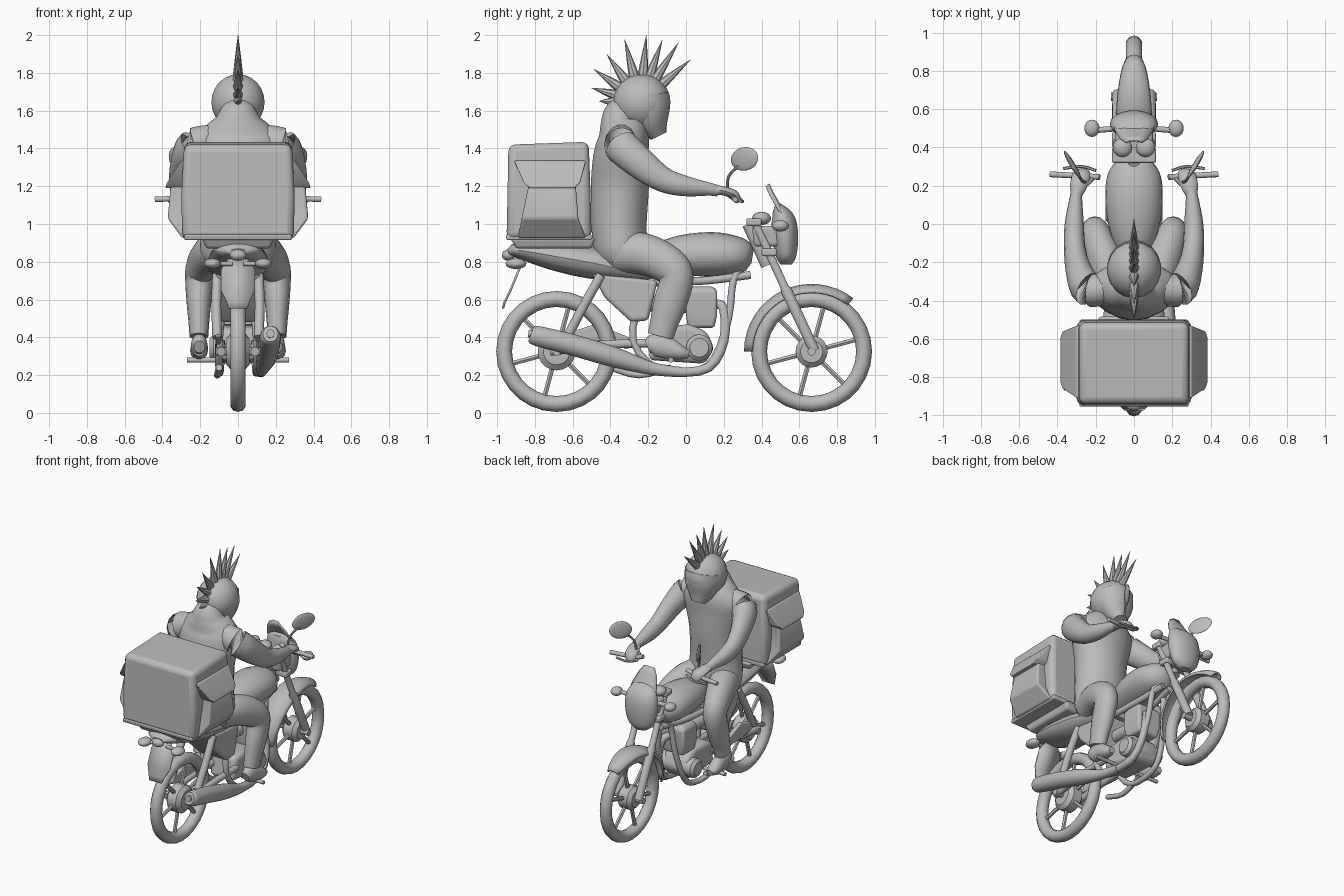
import bpy, bmesh, math
from mathutils import Vector, Matrix

grey = bpy.data.materials.new("plain grey")
grey.diffuse_color = (0.5, 0.5, 0.5, 1)


def finish(name, bm, mirror=False, bevel=0, solid=0, angle=40):
    bmesh.ops.recalc_face_normals(bm, faces=bm.faces)
    me = bpy.data.meshes.new(name)
    bm.to_mesh(me)
    bm.free()
    me.materials.append(grey)
    ob = bpy.data.objects.new(name, me)
    bpy.context.collection.objects.link(ob)
    if solid:
        ob.modifiers.new("thick", 'SOLIDIFY').thickness = solid
    if bevel:
        b = ob.modifiers.new("bevel", 'BEVEL')
        b.width, b.segments = bevel, 3
    if mirror:
        ob.modifiers.new("mirror", 'MIRROR').use_mirror_merge = False
    bpy.ops.object.select_all(action='DESELECT')
    ob.select_set(True)
    bpy.context.view_layer.objects.active = ob
    bpy.ops.object.shade_smooth_by_angle(angle=math.radians(angle))
    return ob


def skin(name, rings, around=True, loop=False, caps=True, **kw):
    """Surface through rows of points."""
    bm = bmesh.new()
    rows = [[bm.verts.new(p) for p in r] for r in rings]
    n = len(rows[0])
    for i in range(len(rows) if loop else len(rows) - 1):
        a, b = rows[i], rows[(i + 1) % len(rows)]
        for j in range(n if around else n - 1):
            k = (j + 1) % n
            bm.faces.new((a[j], a[k], b[k], b[j]))
    if caps and around and not loop:
        bm.faces.new(rows[0])
        bm.faces.new(rows[-1])
    return finish(name, bm, **kw)


def loft(name, pts, n=14, steps=4, **kw):
    """Smooth path of (x, y, z, half width, half depth) elliptical sections."""
    p = [Vector(q) for q in pts]
    p = [2 * p[0] - p[1]] + p + [2 * p[-1] - p[-2]]
    path = []
    for i in range(1, len(p) - 2):
        a, b, c, d = p[i - 1:i + 3]
        for s in range(steps):
            t = s / steps
            path.append(0.5 * (2 * b + (c - a) * t + (2 * a - 5 * b + 4 * c - d) * t * t
                               + (3 * b - a - 3 * c + d) * t ** 3))
    path.append(p[-2])
    rings = []
    for i, q in enumerate(path):
        lo, hi = path[max(i - 1, 0)], path[min(i + 1, len(path) - 1)]
        t = (hi.xyz - lo.xyz).normalized()
        u = Vector((0, 1, 0)) if abs(t.x) > 0.8 else Vector((1, 0, 0))
        u = (u - t * u.dot(t)).normalized()
        v = t.cross(u)
        rings.append([q.xyz + u * q[3] * math.cos(w) + v * q[4] * math.sin(w)
                      for w in (math.tau * k / n for k in range(n))])
    return skin(name, rings, **kw)


def tube(name, pts, r, n=10, **kw):
    return loft(name, [(*p, r, r) for p in pts], n=n, steps=3, **kw)


def ball(name, c, r, rot=None, **kw):
    bm = bmesh.new()
    m = Matrix.Translation(c) @ (rot or Matrix()) @ Matrix.Diagonal((*r, 1))
    bmesh.ops.create_uvsphere(bm, u_segments=18, v_segments=12, radius=1, matrix=m)
    return finish(name, bm, **kw)


def levels(name, rows, **kw):
    """Stacked rectangles (x0, x1, y0, y1, z)."""
    return skin(name, [[(a, c, z), (b, c, z), (b, d, z), (a, d, z)] for a, b, c, d, z in rows], **kw)


def plate(name, outline, x0, x1, **kw):
    """Side profile (y, z) extruded from x0 to x1."""
    return skin(name, [[(x, y, z) for y, z in outline] for x in (x0, x1)], **kw)


# wheels: tyre, hub, axle and six spokes each
for label, cy, hub in (("rear", -0.685, 0.1), ("front", 0.665, 0.085)):
    cz = 0.325
    tyre = []
    for i in range(28):
        a = math.tau * i / 28
        ring = []
        for j in range(10):
            b = math.tau * j / 10
            r = 0.278 + 0.042 * math.cos(b)
            ring.append((0.043 * math.sin(b), cy + r * math.cos(a), cz + r * math.sin(a)))
        tyre.append(ring)
    skin(label + "_tyre", tyre, loop=True)
    loft(label + "_hub", [(-0.06, cy, cz, hub * .7, hub * .7), (-0.035, cy, cz, hub, hub),
                          (0.035, cy, cz, hub, hub), (0.06, cy, cz, hub * .7, hub * .7)], n=20, steps=1)
    tube(label + "_axle", [(-0.12, cy, cz), (0.12, cy, cz)], 0.022)
    for k in range(6):
        a = math.tau * (k + 0.25) / 6
        c, s = math.cos(a), math.sin(a)
        tube(f"{label}_spoke_{k}", [(0, cy + r * c, cz + r * s) for r in (0.06, 0.25)], 0.014, n=6)

# front mudguard
rows = []
for i in range(17):
    a = math.radians(52 + 128 * i / 16)
    w = 0.045 + 0.05 * math.sin(math.pi * i / 16) ** 0.7
    rows.append([(x * w, 0.665 + r * math.cos(a), 0.325 + r * math.sin(a))
                 for x, r in ((-1, .315), (-.85, .335), (-.45, .352), (0, .358), (.45, .352), (.85, .335), (1, .315))])
skin("front_mudguard", rows, around=False, solid=0.012)

# fork and steering head
loft("fork_leg", [(.085, .36, 1.02, .022, .022), (.085, .52, .67, .022, .022),
                  (.085, .53, .65, .03, .03), (.085, .68, .33, .028, .028)], steps=1, mirror=True)
for i, (y, z) in enumerate(((.36, 1.01), (.44, .85))):
    levels(f"fork_clamp_{i}", [(-.115, .115, y - .04, y + .04, z - .02), (-.115, .115, y - .04, y + .04, z + .02)], bevel=.01)
tube("steering_head", [(0, .33, 1.0), (0, .43, .78)], 0.035)

# headlight cowl, screen, gauges, front indicators
loft("headlight_cowl", [(0, .53, .785, .05, .03), (0, .53, .83, .1, .055), (0, .525, .93, .125, .07),
                        (0, .515, 1.02, .12, .065), (0, .49, 1.08, .09, .035), (0, .475, 1.1, .04, .012)], n=18)
skin("wind_screen", [[(-w, y - .05 * (w < 0), z), (-w * .5, y + .012, z + .01), (w * .5, y + .012, z + .01), (w, y, z)]
                     for w, y, z in ((.11, .53, 1.02), (.1, .49, 1.09), (.075, .45, 1.16), (.045, .43, 1.205))],
     around=False, solid=0.012)
ball("gauge", (.06, .4, 1.03), (.05, .05, .035), mirror=True)
tube("indicator_stem", [(.08, .5, .99), (.2, .49, .99)], 0.015, mirror=True)
ball("front_indicator", (.22, .5, .99), (.04, .045, .03), mirror=True)
levels("cowl_bracket", [(-.09, .09, .36, .52, .88), (-.1, .1, .35, .5, .99)], bevel=.02)

# grips, levers and mirrors
tube("handle_grip", [(.18, .245, 1.16), (.26, .25, 1.14), (.44, .26, 1.13)], 0.015, mirror=True)
tube("brake_lever", [(.2, .28, 1.14), (.27, .3, 1.12), (.37, .29, 1.12)], 0.008, n=6, mirror=True)
tube("mirror_stem", [(.25, .22, 1.15), (.27, .225, 1.25), (.31, .29, 1.32)], 0.008, n=8, mirror=True)
ball("mirror", (.322, .31, 1.345), (.013, .085, .062), Matrix.Rotation(-.55, 4, 'Z') @ Matrix.Rotation(.2, 4, 'X')
     @ Matrix.Rotation(.1, 4, 'Y'), mirror=True)

# tank, seat and side panel
loft("fuel_tank", [(0, -.2, .81, .06, .05), (0, -.12, .82, .1, .09), (0, 0, .835, .135, .11), (0, .14, .84, .15, .117),
                   (0, .25, .835, .14, .105), (0, .32, .83, .1, .08), (0, .352, .825, .04, .035)], n=20)
loft("seat", [(0, -.94, .85, .05, .02), (0, -.88, .86, .12, .045), (0, -.7, .83, .15, .075), (0, -.5, .795, .16, .085),
              (0, -.3, .755, .14, .06), (0, -.12, .74, .1, .045)], n=16)
levels("rack", [(-.17, .17, -.9, -.5, .87), (-.19, .19, -.93, -.48, .925)], bevel=.015)
plate("side_panel", [(-.5, .74), (-.15, .7), (-.2, .49), (-.29, .48), (-.43, .61)], -.12, .12, bevel=.02)

# frame, swing arm, shocks
tube("down_tube", [(.035, .3, .78), (.05, .25, .7), (.07, .225, .5), (.09, .15, .29), (.095, .04, .22),
                   (.1, -.15, .23), (.1, -.28, .38), (.08, -.25, .6)], 0.02, mirror=True)
tube("top_tube", [(.03, .34, .73), (.06, .1, .7), (.08, -.2, .69)], 0.022, mirror=True)
tube("swing_arm", [(.09, -.15, .37), (.09, -.45, .36), (.09, -.72, .325)], 0.024, mirror=True)
tube("shock", [(.11, -.63, .40), (.115, -.54, .57), (.11, -.45, .73)], 0.026, mirror=True)
plate("chain_guard", [(-.7, .4), (-.48, .47), (-.3, .4), (-.3, .34), (-.55, .36)], -.12, -.09, bevel=.01)

# engine
levels("cylinder", [(-.08, .08, .01, .15, .45), (-.095, .095, 0, .165, .52), (-.095, .095, 0, .165, .65), (-.07, .07, .03, .14, .67)], bevel=.02)
plate("crankcase", [(-.2, .28), (.1, .26), (.15, .34), (.11, .43), (.02, .47), (-.17, .45)], -.1, .1, bevel=.03)
loft("engine_cover", [(-.15, .07, .345, .05, .05), (-.13, .07, .345, .07, .07), (.13, .07, .345, .07, .07),
                      (.15, .07, .345, .05, .05)], n=18, steps=1)
tube("carburettor", [(0, .02, .57), (0, -.2, .58)], 0.045)

# exhaust
tube("exhaust_header", [(.03, .15, .58), (.06, .2, .55), (.09, .2, .38), (.11, .12, .24), (.12, -.05, .215), (.13, -.2, .23)], 0.026)
loft("muffler", [(.12, -.02, .215, .027, .027), (.13, -.18, .235, .035, .035), (.15, -.38, .295, .055, .055),
                 (.165, -.6, .36, .058, .058), (.172, -.78, .405, .055, .055), (.172, -.82, .418, .04, .045)])
tube("muffler_tip", [(.172, -.8, .415), (.172, -.835, .42)], 0.022)

# foot pegs and stand
tube("foot_peg", [(.09, -.08, .28), (.27, -.08, .28)], 0.014, mirror=True)
tube("side_stand", [(-.1, -.08, .24), (-.11, -.25, .2), (-.1, -.4, .24)], 0.018)

# tail lamp, rear indicators, number plate
ball("tail_lamp", (0, -.94, .835), (.045, .035, .03))
tube("rear_indicator_stem", [(.03, -.88, .79), (.12, -.89, .79)], 0.012, mirror=True)
ball("rear_indicator", (.135, -.9, .79), (.045, .055, .028), mirror=True)
skin("rear_plate", [[(-w, y, z), (w, y, z)] for w, y, z in
                    ((.05, -.87, .82), (.09, -.89, .76), (.09, -.935, .65), (.06, -.965, .59), (.05, -.975, .555))],
     around=False, solid=0.012)

# delivery box, side pockets with flaps
skin("delivery_box", [[(-w, b, z + d), (w, b, z + d), (w, f, z), (-w, f, z)] for w, b, f, z, d in
                      ((.295, -.95, -.5, .92, 0), (.3, -.945, -.505, 1.15, 0), (.285, -.94, -.515, 1.435, -.015))], bevel=.035)
levels("box_base_lip", [(-.285, .285, -.95, -.5, .915), (-.285, .285, -.955, -.5, .945)], bevel=.008)
levels("side_pocket", [(.25, .295, -.89, -.53, .925), (.25, .372, -.87, -.57, 1.03), (.25, .355, -.83, -.585, 1.22),
                       (.25, .29, -.85, -.55, 1.32)], bevel=.012, mirror=True)
levels("pocket_flap", [(.27, .385, -.83, -.59, 1.19), (.27, .375, -.86, -.56, 1.22), (.27, .3, -.91, -.53, 1.335)],
       bevel=.006, mirror=True)

# rider body
loft("torso", [(0, -.34, .76, .15, .1), (0, -.345, .85, .2, .14), (0, -.355, 1.0, .19, .148), (0, -.35, 1.2, .19, .155),
               (0, -.345, 1.35, .225, .148), (0, -.33, 1.45, .23, .135), (0, -.335, 1.53, .16, .12),
               (0, -.335, 1.57, .11, .105), (0, -.31, 1.6, .09, .09)], n=22)
loft("arm", [(.14, -.34, 1.44, .08, .09), (.24, -.34, 1.41, .088, .095), (.29, -.24, 1.32, .068, .085),
             (.31, -.12, 1.235, .056, .068), (.312, 0, 1.2, .05, .055), (.305, .12, 1.185, .035, .036), (.3, .17, 1.175, .028, .03)], mirror=True)
loft("hand", [(.302, .15, 1.18, .03, .028), (.29, .2, 1.175, .045, .025), (.275, .255, 1.155, .045, .025),
              (.265, .275, 1.12, .035, .018)], n=10, mirror=True)
tube("thumb", [(.28, .19, 1.17), (.235, .22, 1.16), (.21, .25, 1.14)], 0.014, n=8, mirror=True)
loft("leg", [(.09, -.36, .85, .1, .11), (.14, -.22, .84, .1, .11), (.19, -.09, .78, .085, .1), (.205, -.05, .71, .075, .09),
             (.207, -.085, .58, .065, .088), (.207, -.115, .48, .055, .075), (.207, -.135, .405, .05, .068)], n=16, mirror=True)
loft("shoe", [(.205, -.205, .35, .03, .035), (.205, -.17, .36, .042, .06), (.205, -.1, .345, .046, .06),
              (.207, -.03, .32, .045, .04), (.207, .015, .31, .025, .022)], mirror=True)

# helmet with chin guard and crest of spikes
loft("neck", [(0, -.31, 1.5, .09, .09), (0, -.25, 1.62, .09, .09)])
ball("helmet", (0, -.235, 1.645), (.143, .153, .148))
loft("chin_guard", [(0, -.21, 1.68, .135, .12), (0, -.195, 1.6, .128, .113), (0, -.175, 1.53, .1, .085), (0, -.145, 1.465, .05, .045)], n=16)
tips = [(.024, 1.87), (-.04, 1.96), (-.125, 1.975), (-.21, 2.0), (-.325, 1.977), (-.42, 1.9),
        (-.49, 1.82), (-.5, 1.72), (-.46, 1.65)]
for i, (y, z) in enumerate(tips):
    d = Vector((0, y + .24, z - 1.645)).normalized()
    b = Vector((0, -.24, 1.645)) + d * 0.13
    m = b.lerp(Vector((0, y, z)), 0.45)
    loft(f"crest_spike_{i}", [(*b, .028, .03), (*m, .017, .018), (0, y, z, .001, .001)], n=8, steps=2)
